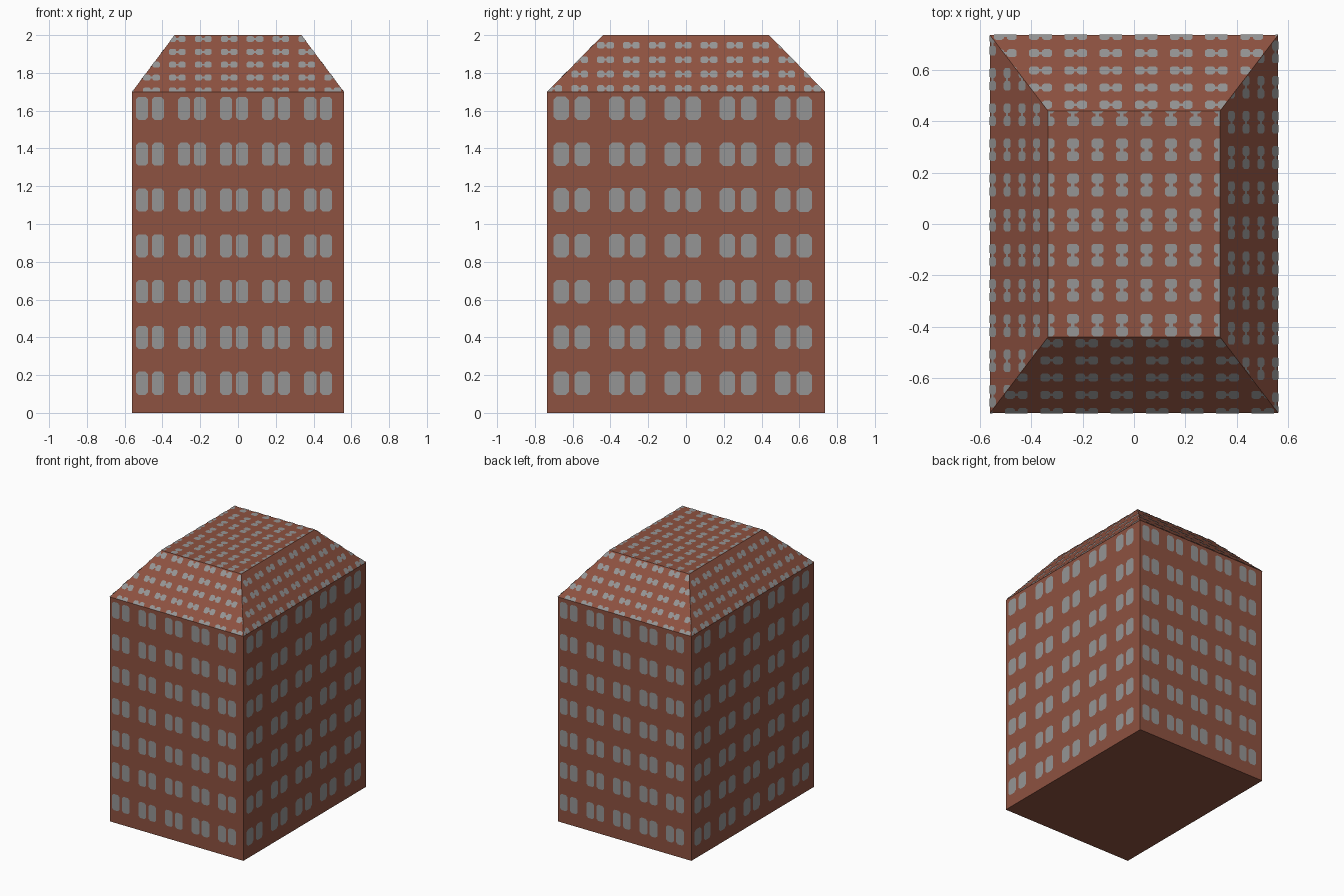
import bpy, bmesh, math
from mathutils import Vector

if "Cube" in bpy.data.objects:
    bpy.data.objects.remove(bpy.data.objects["Cube"])

W, D, EAVE, TOP = 0.56, 0.735, 1.70, 2.0   # half width, half depth, heights
TW, TD = 0.335, 0.44                       # half size of the flat roof


def material(name, col):
    m = bpy.data.materials.new(name)
    m.diffuse_color = (*col, 1)
    m.use_nodes = True
    m.node_tree.nodes["Principled BSDF"].inputs["Base Color"].default_value = m.diffuse_color
    return m


brick = material("red brown brick", (0.27, 0.085, 0.052))
glass = material("grey glass", (0.30, 0.30, 0.30))


def add(name, bm, mat):
    me = bpy.data.meshes.new(name)
    bm.to_mesh(me)
    bm.free()
    me.materials.append(mat)
    bpy.context.collection.objects.link(bpy.data.objects.new(name, me))


def frustum(name, a, b, z0, z1):
    bm = bmesh.new()
    s = [(-1, -1), (1, -1), (1, 1), (-1, 1)]
    lo = [bm.verts.new((x * a[0], y * a[1], z0)) for x, y in s]
    hi = [bm.verts.new((x * b[0], y * b[1], z1)) for x, y in s]
    bm.faces.new(lo[::-1])
    bm.faces.new(hi)
    for i in range(4):
        j = (i + 1) % 4
        bm.faces.new((lo[i], lo[j], hi[j], hi[i]))
    add(name, bm, brick)


def windows(name, corners, us, vs, w, h, neck=0):
    """Thin window plates on a wall; u runs along its base from the middle, v up the wall."""
    c = [Vector(p) for p in corners]
    u = (c[1] - c[0]).normalized()
    n = u.cross(c[3] - c[0]).normalized()
    v = n.cross(u)
    o = (c[0] + c[1]) / 2 + n * 0.003
    bm = bmesh.new()

    def plate(pts):
        bm.faces.new([bm.verts.new(o + u * x + v * y) for x, y in pts])

    k = min(w, h) * 0.22
    a, b = w / 2, h / 2
    octagon = [(-a + k, -b), (a - k, -b), (a, -b + k), (a, b - k),
               (a - k, b), (-a + k, b), (-a, b - k), (-a, -b + k)]
    for y in vs:
        for x in us:
            plate([(x + p, y + q) for p, q in octagon])
        if neck:                            # thin bar joining each pair
            for l, r in zip(us[::2], us[1::2]):
                e = h * neck / 2
                plate([(l + a, y - e), (r - a, y - e), (r - a, y + e), (l + a, y + e)])
    # trim the plates at the wall's outline
    for i in range(4):
        p, q = c[i], c[(i + 1) % 4]
        bmesh.ops.bisect_plane(bm, geom=bm.verts[:] + bm.edges[:] + bm.faces[:],
                               plane_co=p, plane_no=(q - p).cross(n), clear_outer=True)
    add(name, bm, glass)


def pairs(first, pitch, count, gap):
    return [first + i * pitch + s * gap / 2 for i in range(count) for s in (-1, 1)]


# body and hipped roof
frustum("building_body", (W, D), (W, D), 0, EAVE)
frustum("hipped_roof", (W, D), (TW, TD), EAVE, TOP)

floors = [0.157 + 0.2425 * i for i in range(7)]
slope_rows = [0.007 + 0.0955 * i for i in range(5)]
for tag, s in (("front", 1), ("back", -1)):
    windows(tag + "_windows", [(-s * W, -s * D, 0), (s * W, -s * D, 0), (s * W, -s * D, EAVE), (-s * W, -s * D, EAVE)],
            pairs(-0.466, 0.2225, 5, 0.084), floors, 0.065, 0.122)
    windows(tag + "_roof_windows", [(-s * W, -s * D, EAVE), (s * W, -s * D, EAVE), (s * TW, -s * TD, TOP), (-s * TW, -s * TD, TOP)],
            pairs(-0.595, 0.137, 10, 0.05), slope_rows, 0.038, 0.045, 0.3)
for tag, s in (("right", 1), ("left", -1)):
    windows(tag + "_windows", [(s * W, -s * D, 0), (s * W, s * D, 0), (s * W, s * D, EAVE), (s * W, -s * D, EAVE)],
            pairs(-0.605, 0.2935, 5, 0.112), floors, 0.082, 0.125)
    windows(tag + "_roof_windows", [(s * W, -s * D, EAVE), (s * W, s * D, EAVE), (s * TW, s * TD, TOP), (s * TW, -s * TD, TOP)],
            pairs(-0.70, 0.137, 11, 0.05), [r + 0.012 for r in slope_rows], 0.038, 0.045, 0.3)

# flat roof: pairs run along y
windows("flat_roof_windows", [(TW, -TD, TOP), (TW, TD, TOP), (-TW, TD, TOP), (-TW, -TD, TOP)],
        pairs(-0.394, 0.1365, 7, 0.05), [0.0 + 0.0955 * i for i in range(8)], 0.038, 0.047, 0.3)
